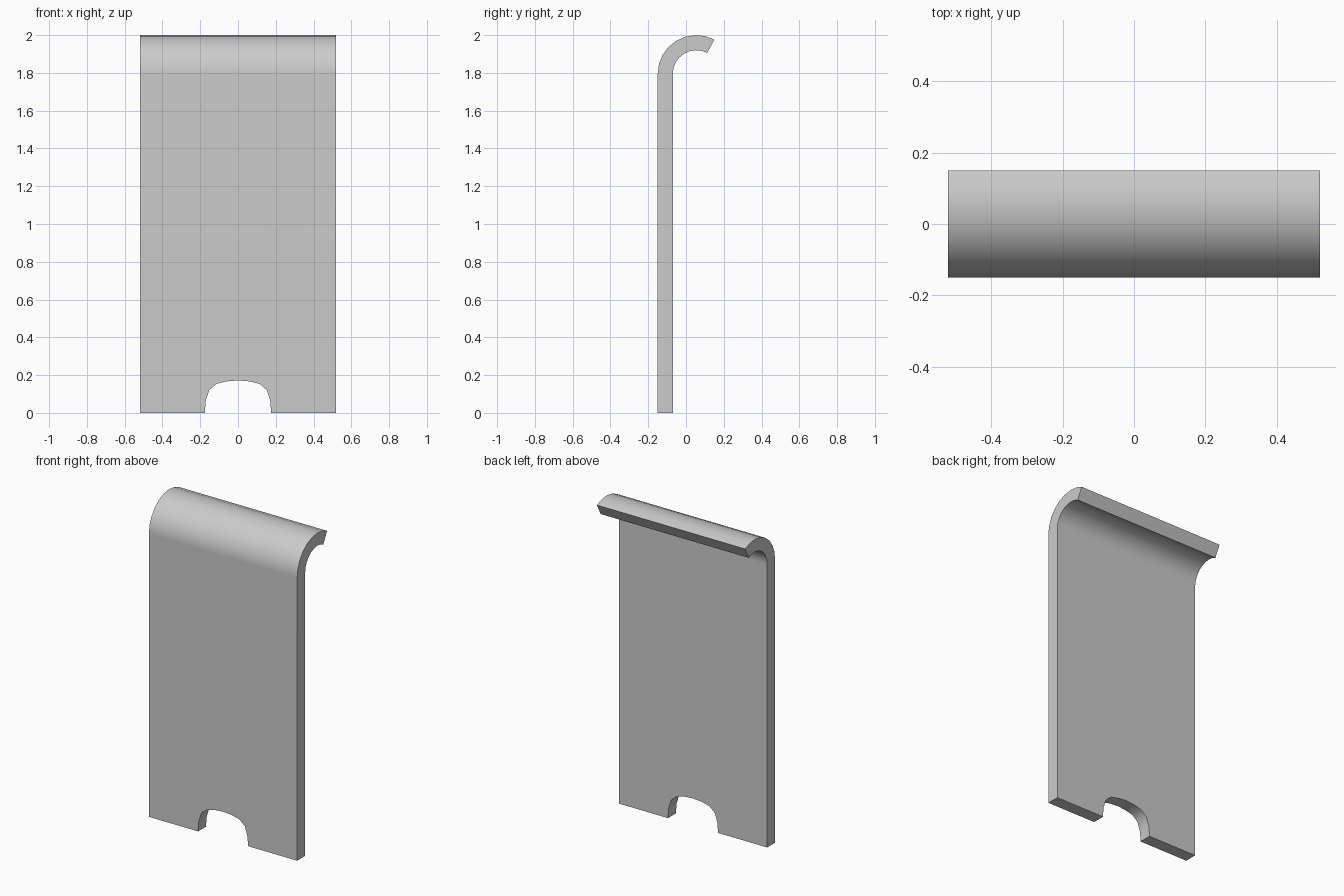
import bpy, bmesh, math

if "Cube" in bpy.data.objects:
    bpy.data.objects.remove(bpy.data.objects["Cube"])

HALF_W = 0.52
CY, CZ = 0.055, 1.795          # centre of the top curl
R_OUT, R_IN = 0.205, 0.125     # outer and inner curl radii
SWEEP, STEPS = 117.6, 8

# Right half of the rounded notch in the bottom edge
half = [(0.175, 0), (0.172, 0.06), (0.153, 0.12), (0.115, 0.153), (0.06, 0.167)]
notch = [(-x, z) for x, z in half] + [(0, 0.172)] + half[::-1]
outline = [(-HALF_W, CZ), (-HALF_W, 0)] + notch + [(HALF_W, 0), (HALF_W, CZ)]

bm = bmesh.new()

# Flat plate: front and back faces plus the rim, open along the top
front = [bm.verts.new((x, CY - R_OUT, z)) for x, z in outline]
back = [bm.verts.new((x, CY - R_IN, z)) for x, z in outline]
bm.faces.new(front)
bm.faces.new(back[::-1])
for i in range(len(outline) - 1):
    bm.faces.new((front[i], back[i], back[i + 1], front[i + 1]))

# Curl: rings of four corners swept backwards over the top
ring = [front[0], front[-1], back[-1], back[0]]
for s in range(1, STEPS + 1):
    a = math.radians(180 - SWEEP * s / STEPS)
    new = [bm.verts.new((x, CY + r * math.cos(a), CZ + r * math.sin(a)))
           for x, r in ((-HALF_W, R_OUT), (HALF_W, R_OUT),
                        (HALF_W, R_IN), (-HALF_W, R_IN))]
    for i in range(4):
        j = (i + 1) % 4
        bm.faces.new((ring[i], ring[j], new[j], new[i]))
    ring = new
bm.faces.new(ring)
bmesh.ops.recalc_face_normals(bm, faces=bm.faces)

mesh = bpy.data.meshes.new("curled_panel")
bm.to_mesh(mesh)
bm.free()
panel = bpy.data.objects.new("curled_panel", mesh)
bpy.context.collection.objects.link(panel)

# Smooth curl, crisp edges, flat plate
bpy.context.view_layer.objects.active = panel
panel.select_set(True)
bpy.ops.object.shade_smooth_by_angle(angle=math.radians(35))
weighted = panel.modifiers.new("flat_plate_shading", "WEIGHTED_NORMAL")
weighted.keep_sharp = True
